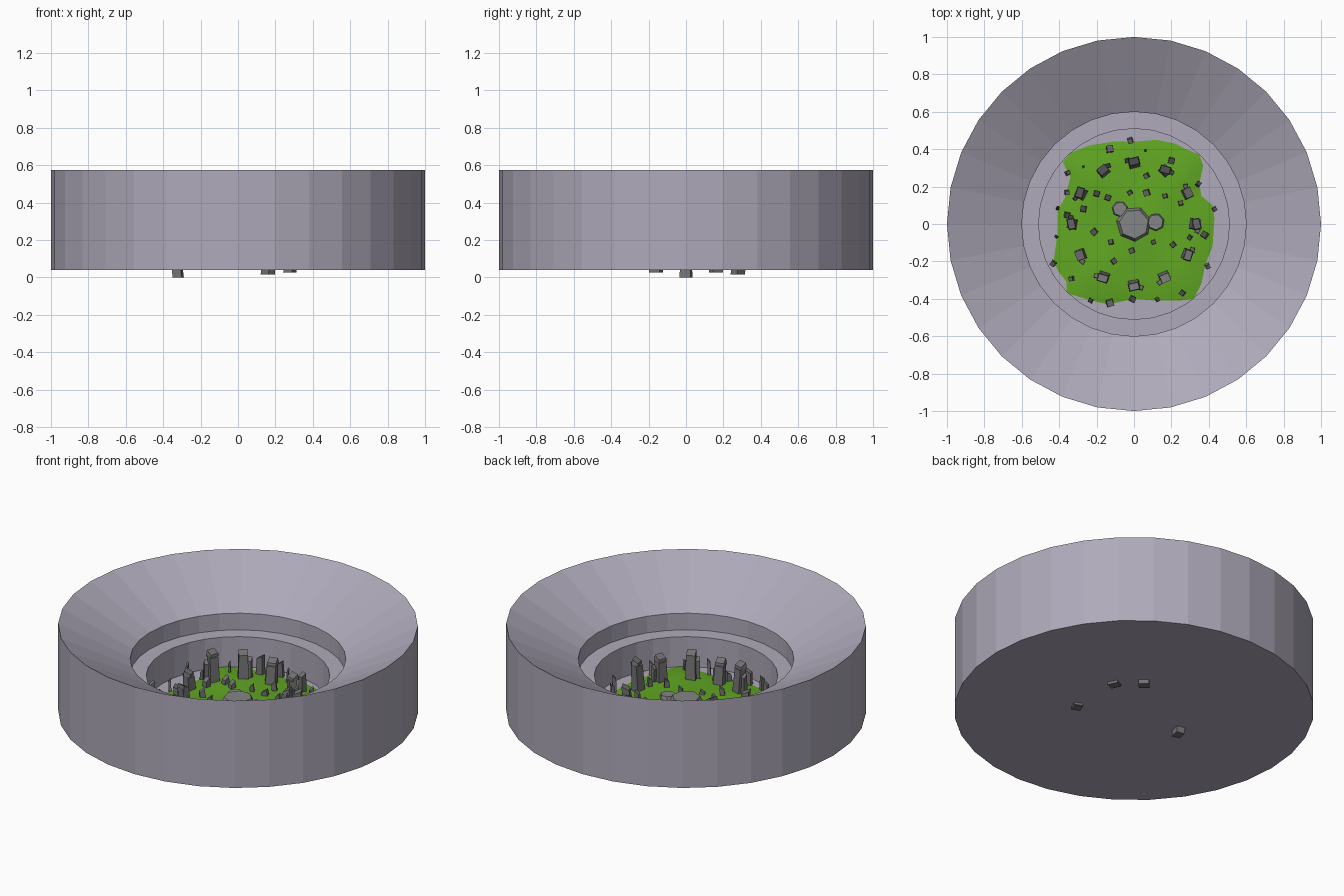
import bpy, bmesh, math, random
from mathutils import Vector, Matrix

if "Cube" in bpy.data.objects:
    bpy.data.objects.remove(bpy.data.objects["Cube"])
rng = random.Random(4)
FLOOR = 0.08


def material(name, rgb):
    mat = bpy.data.materials.new(name)
    mat.use_nodes = True
    color = (*rgb, 1)
    mat.diffuse_color = color
    mat.node_tree.nodes["Principled BSDF"].inputs["Base Color"].default_value = color
    return mat


pale = material("pale lilac stone", (0.43, 0.40, 0.49))
green = material("grass green", (0.12, 0.39, 0.017))
dark = material("dark grey stone", (0.17, 0.165, 0.17))
grey = material("mid grey stone", (0.24, 0.235, 0.24))


def finish(name, bm, mat, smooth=False):
    bmesh.ops.recalc_face_normals(bm, faces=bm.faces[:])
    mesh = bpy.data.meshes.new(name)
    bm.to_mesh(mesh)
    bm.free()
    mesh.materials.append(mat)
    for poly in mesh.polygons:
        poly.use_smooth = smooth
    obj = bpy.data.objects.new(name, mesh)
    bpy.context.collection.objects.link(obj)
    return obj


# Stepped bowl: one profile turned around z
bm = bmesh.new()
profile = [(0, 0.04), (1, 0.04), (1, 0.575), (0.6, 0.367), (0.6, 0.265),
           (0.51, 0.265), (0.51, FLOOR), (0, FLOOR)]
verts = [bm.verts.new((r, 0, z)) for r, z in profile]
edges = [bm.edges.new(pair) for pair in zip(verts, verts[1:])]
bmesh.ops.spin(bm, geom=verts + edges, cent=(0, 0, 0), axis=(0, 0, 1),
               angle=math.tau, steps=32, use_duplicate=False)
bmesh.ops.remove_doubles(bm, verts=bm.verts[:], dist=0.0005)
finish("bowl", bm, pale)

# Grass: wavy outline filled by concentric rings with soft bumps
outline = [(0.43, 0.03), (0.42, 0.10), (0.36, 0.15), (0.35, 0.22), (0.37, 0.31),
           (0.35, 0.37), (0.28, 0.40), (0.22, 0.43), (0.12, 0.45), (0, 0.44),
           (-0.12, 0.44), (-0.24, 0.42), (-0.34, 0.38), (-0.38, 0.33),
           (-0.34, 0.25), (-0.37, 0.14), (-0.41, 0.07), (-0.41, -0.06),
           (-0.43, -0.20), (-0.40, -0.26), (-0.36, -0.31), (-0.36, -0.37),
           (-0.26, -0.40), (-0.14, -0.43), (0, -0.40), (0.12, -0.41),
           (0.24, -0.41), (0.32, -0.40), (0.36, -0.32), (0.38, -0.22),
           (0.42, -0.12)]
bm = bmesh.new()
rings = []
for step in range(1, 9):
    t = step / 8
    ring = []
    for x, y in outline:
        bump = 0.007 * math.sin(13 * x * t + 1) * math.cos(11 * y * t)
        z = FLOOR + 0.003 + (1 - t ** 4) * (0.018 + bump)
        ring.append(bm.verts.new((x * t, y * t, z)))
    rings.append(ring)
count = len(outline)
center = bm.verts.new((0, 0, FLOOR + 0.025))
for i in range(count):
    j = (i + 1) % count
    bm.faces.new((center, rings[0][i], rings[0][j]))
    for a, b in zip(rings, rings[1:]):
        bm.faces.new((a[i], b[i], b[j], a[j]))
finish("grass", bm, green, True)


def add_stone(bm, x, y, width, depth, bottom, top, turn, lean=(0, 0)):
    """Slightly tapered, leaning block from bottom to top."""
    made = bmesh.ops.create_cube(bm, size=1)["verts"]
    spin = Matrix.Rotation(turn, 3, "Z")
    for v in made:
        upper = v.co.z > 0
        scale = 0.85 if upper else 1
        flat = spin @ Vector((v.co.x * width * scale, v.co.y * depth * scale, 0))
        shift = Vector(lean) if upper else Vector((0, 0))
        tilt = v.co.x * 0.02 if upper else 0
        v.co = (x + flat.x + shift.x, y + flat.y + shift.y,
                (top if upper else bottom) + tilt)


# Main ring of twelve standing stones, each with a companion and some with a cap
tops = [0.26, 0.19, 0.19, 0.22, 0.26, 0.26, 0.19, 0.19, 0.26, 0.22, 0.26, 0.23]
feet = {0: 0.06, 1: 0.025, 2: 0.015, 6: 0.0, 11: 0.025}
stones = bmesh.new()
caps = bmesh.new()
for i, top in enumerate(tops):
    a = i * math.tau / 12
    c, s = math.cos(a), math.sin(a)
    x, y = 0.32 * c, 0.32 * s
    lean = (0.015 * c, 0.015 * s)
    add_stone(stones, x, y, 0.05, 0.06, feet.get(i, 0.05), top - 0.01,
              a + rng.uniform(-0.3, 0.3), lean)
    side = 0.035 if i % 2 else -0.035
    add_stone(stones, x - side * s + 0.02 * c, y + side * c + 0.02 * s, 0.026, 0.03,
              0.05, top - 0.05, a + rng.uniform(-0.5, 0.5))
    if i % 3 != 1:
        add_stone(caps, x + lean[0], y + lean[1], 0.042, 0.06, top - 0.015,
                  top + 0.01, a + 0.25)
finish("standing_stones", stones, dark)
finish("cap_stones", caps, dark)

# Outer ring of thin posts
posts = [(-0.13, 0.40, 0.04), (-0.02, 0.45, 0.03), (0.20, 0.34, 0.035),
         (0.34, 0.21, 0.025), (0.43, 0.08, 0.025), (0.39, -0.22, 0.025),
         (0.26, -0.37, 0.03), (0.12, -0.40, 0.02), (-0.13, -0.42, 0.04),
         (-0.23, -0.41, 0.025), (-0.33, -0.29, 0.025), (-0.43, -0.21, 0.03),
         (-0.41, -0.07, 0.015), (-0.41, 0.08, 0.015), (-0.36, 0.27, 0.025),
         (0.06, 0.39, 0.012), (-0.27, 0.31, 0.012)]
bm = bmesh.new()
for x, y, w in posts:
    add_stone(bm, x, y, w, w, 0.05, rng.uniform(0.14, 0.2), rng.uniform(0, 1.5),
              (rng.uniform(-0.01, 0.01), rng.uniform(-0.01, 0.01)))
finish("outer_posts", bm, dark)

# Small low blocks scattered over the grass
blocks = [(0.07, 0.26), (-0.02, 0.17), (0.07, 0.17), (0.17, 0.15), (0.25, 0.11),
          (0.21, -0.11), (0.10, -0.10), (-0.01, -0.14), (-0.12, -0.10),
          (-0.11, -0.20), (-0.21, -0.04), (-0.27, 0.08), (-0.14, 0.14),
          (-0.36, 0.05), (0.38, -0.06), (0.30, -0.07), (-0.01, -0.40),
          (-0.36, 0.17), (-0.20, 0.16)]
bm = bmesh.new()
for x, y in blocks:
    w = rng.uniform(0.024, 0.036)
    add_stone(bm, x, y, w, w, 0.07, rng.uniform(0.115, 0.14), rng.uniform(0, 1.5),
              (rng.uniform(-0.006, 0.006), rng.uniform(-0.006, 0.006)))
finish("small_blocks", bm, dark)

# Flat rocks in the middle
bm = bmesh.new()
for x, y, radius, height in [(0.0, 0.0, 0.105, 0.135), (0.115, 0.01, 0.055, 0.125),
                             (-0.075, 0.08, 0.05, 0.115)]:
    place = Matrix.Translation((x, y, (0.08 + height) / 2)) @ Matrix.Rotation(0.5, 4, "Z")
    bmesh.ops.create_cone(bm, cap_ends=True, segments=7, radius1=radius,
                          radius2=radius * 0.75, depth=height - 0.08, matrix=place)
finish("center_rocks", bm, grey)
